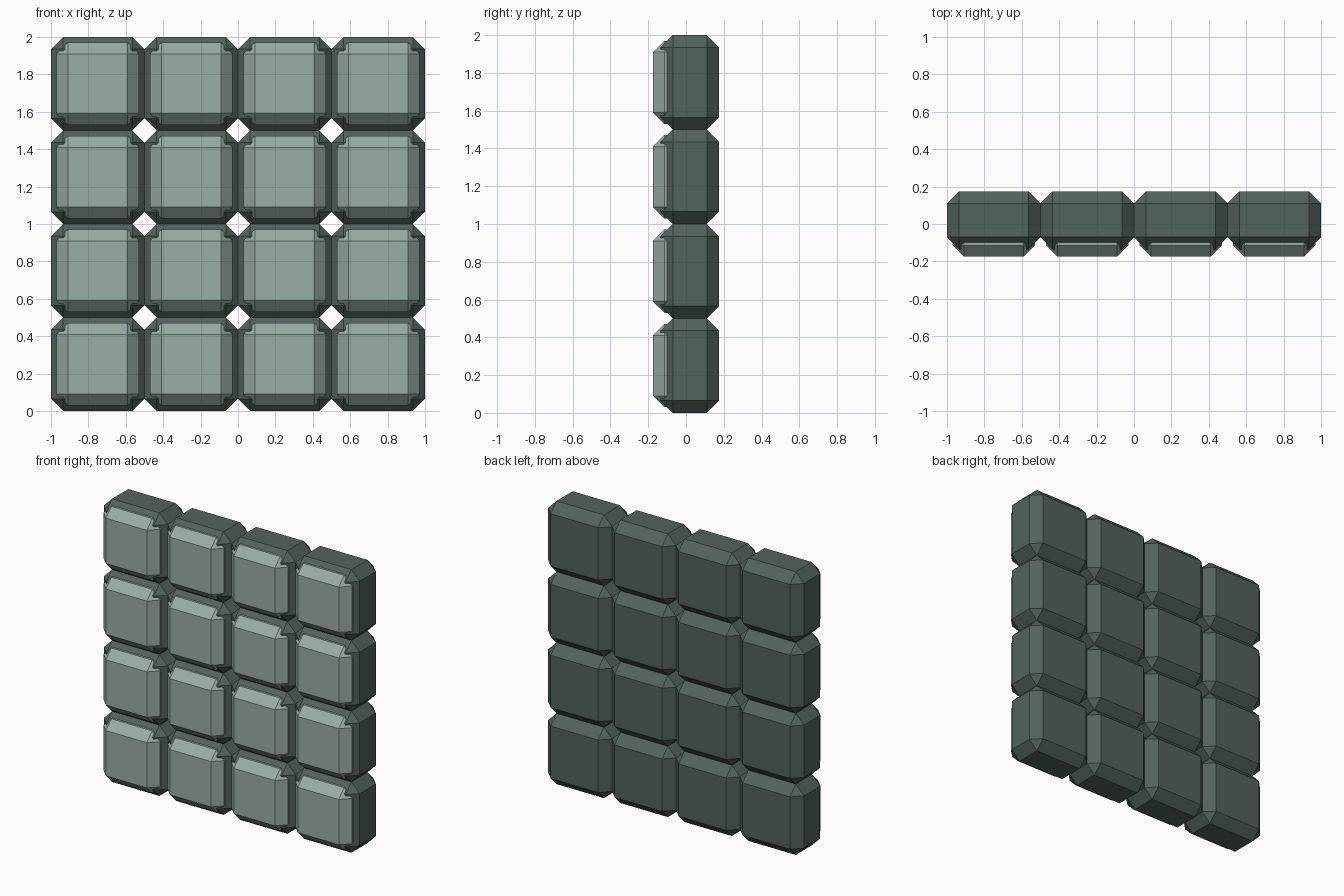
import bpy, bmesh
from mathutils import Matrix, Vector

if "Cube" in bpy.data.objects:
    bpy.data.objects.remove(bpy.data.objects["Cube"])


def material(name, rgb):
    m = bpy.data.materials.new(name)
    m.diffuse_color = (*rgb, 1)
    m.use_nodes = True
    m.node_tree.nodes["Principled BSDF"].inputs["Base Color"].default_value = m.diffuse_color
    return m


def chamfered_blocks(name, half, y0, y1, bevel, mat):
    """4 x 4 wall of boxes, every edge cut with one flat chamfer."""
    bm = bmesh.new()
    for i in range(4):
        for k in range(4):
            centre = Vector((-0.75 + 0.5 * i, (y0 + y1) / 2, 0.25 + 0.5 * k))
            size = Matrix.Diagonal((2 * half, y1 - y0, 2 * half, 1))
            bmesh.ops.create_cube(bm, size=1, matrix=Matrix.Translation(centre) @ size)
    bmesh.ops.bevel(bm, geom=bm.edges[:], offset=bevel, segments=1,
                    affect='EDGES', clamp_overlap=True)
    bmesh.ops.recalc_face_normals(bm, faces=bm.faces[:])
    me = bpy.data.meshes.new(name)
    bm.to_mesh(me)
    bm.free()
    me.materials.append(mat)
    ob = bpy.data.objects.new(name, me)
    bpy.context.collection.objects.link(ob)
    return ob


dark = material("dark_stone", (0.085, 0.125, 0.11))
light = material("pale_stone", (0.32, 0.42, 0.38))

# Dark outer blocks, touching each other
chamfered_blocks("block_shells", 0.25, -0.135, 0.175, 0.065, dark)
# Pale inner blocks, standing proud at the front
chamfered_blocks("block_cores", 0.22, -0.175, 0.173, 0.06, light)
